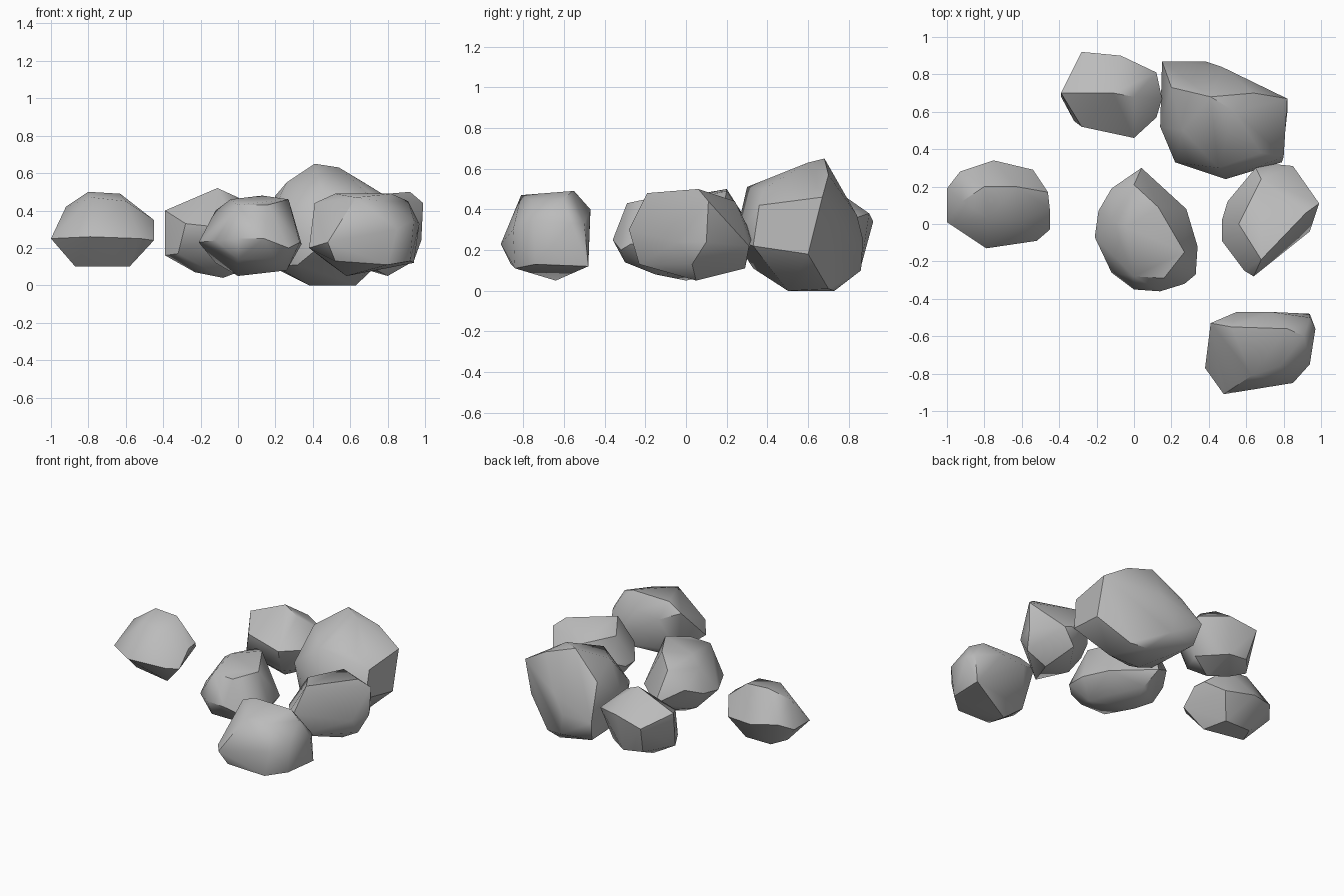
import bpy
import bmesh
import math
from mathutils import Vector

# Remove the default cube only
default_cube = bpy.data.objects.get("Cube")
if default_cube is not None:
    bpy.data.objects.remove(default_cube, do_unlink=True)

# One plain grey stone material
stone_grey = bpy.data.materials.new("stone_grey")
stone_grey.use_nodes = True
grey = (0.5, 0.5, 0.5, 1)
stone_grey.diffuse_color = grey
stone_shader = stone_grey.node_tree.nodes["Principled BSDF"]
stone_shader.inputs["Base Color"].default_value = grey
stone_shader.inputs["Roughness"].default_value = 0.9

CENTIMETRE = 0.01


def chipped_stone(name, waist, crown, base):
    """Wrap a convex skin around the waist outline, crown and base corners."""
    mesh = bpy.data.meshes.new(name)
    bm = bmesh.new()
    for corner in waist + crown + base:
        bm.verts.new(Vector(corner) * CENTIMETRE)
    hull = bmesh.ops.convex_hull(bm, input=bm.verts, use_existing_faces=False)
    # Discard corners swallowed by the skin
    spare = {item for item in hull["geom_interior"] + hull["geom_unused"]
             if isinstance(item, bmesh.types.BMVert)}
    bmesh.ops.delete(bm, geom=list(spare), context="VERTS")
    # Merge nearly coplanar triangles into broad chipped facets
    bmesh.ops.dissolve_limit(bm, angle_limit=math.radians(4),
                             verts=bm.verts, edges=bm.edges)
    bmesh.ops.recalc_face_normals(bm, faces=bm.faces)
    bm.to_mesh(mesh)
    bm.free()
    mesh.materials.append(stone_grey)

    stone = bpy.data.objects.new(name, mesh)
    bpy.context.collection.objects.link(stone)
    bpy.ops.object.select_all(action="DESELECT")
    stone.select_set(True)
    bpy.context.view_layer.objects.active = stone
    # Soft worn surfaces with crisp breaks
    bpy.ops.object.shade_smooth_by_angle(angle=math.radians(40))
    return stone


# Rounded stone lying apart on the right
chipped_stone(
    "right_stone",
    waist=[(-100, 19, 25), (-93, 28, 30), (-75, 34, 28), (-54, 29, 26),
           (-46, 17, 35), (-45, -3, 24), (-52, -9, 25), (-79, -13, 26),
           (-100, 1, 25), (-45, 8, 35)],
    crown=[(-92, 12, 42), (-80, 20, 50), (-63, 20, 49), (-78, 3, 47),
           (-60, 2, 45)],
    base=[(-87, 8, 10), (-58, 2, 10), (-62, 20, 10), (-82, 20, 10)],
)

# Small peaked stone at the back
chipped_stone(
    "back_stone",
    waist=[(-39, 70, 40), (-28, 92, 34), (-7, 90, 38), (12, 81, 35),
           (15, 67, 30), (12, 57, 30), (0, 46, 30), (-28, 52, 33)],
    crown=[(-11, 70, 52), (0, 68, 47)],
    base=[(-39, 68, 16), (-32, 55, 17), (-23, 70, 7), (-8, 65, 4),
          (8, 72, 10), (-10, 86, 12), (-25, 85, 14), (-2, 52, 13)],
)

# Largest stone, resting on the ground
chipped_stone(
    "large_stone",
    waist=[(15, 87, 25), (38, 87, 25), (47, 84, 37), (82, 67, 46),
           (80, 36, 42), (79, 33, 22), (82, 60, 18), (49, 24, 25),
           (22, 33, 33), (14, 52, 30)],
    crown=[(41, 68, 65), (54, 60, 63), (64, 70, 57), (20, 73, 48),
           (45, 30, 51), (26, 50, 55), (68, 38, 50)],
    base=[(38, 50, 0), (63, 50, 0), (50, 73, 0), (62, 70, 1),
          (20, 42, 10), (18, 82, 10), (40, 86, 10), (32, 33, 11)],
)

# Ridged stone in the middle of the group
chipped_stone(
    "middle_stone",
    waist=[(-21, -7, 23), (-19, 7, 25), (-12, 19, 30), (4, 30, 20),
           (28, 8, 20), (34, -12, 22), (33, -27, 23), (27, -32, 20),
           (14, -36, 25), (0, -35, 25), (-12, -26, 24)],
    crown=[(0, 21, 42), (13, 9, 48), (27, -15, 46), (-4, -2, 46),
           (0, -28, 43), (16, -29, 43), (-12, 2, 40)],
    base=[(0, 0, 5), (26, -15, 8), (0, -30, 14), (20, -30, 14),
          (-12, 5, 12), (8, 20, 10)],
)

# Wedge stone on the left with one steep broken face
chipped_stone(
    "left_stone",
    waist=[(47, 2, 25), (50, 12, 30), (65, 30, 32), (75, 32, 25),
           (85, 31, 22), (99, 11, 44), (98, 10, 24), (94, -4, 24),
           (64, -28, 30), (59, -25, 30), (47, -9, 25)],
    crown=[(92, 6, 50), (68, -19, 48), (68, 24, 44), (56, 0, 44)],
    base=[(65, -23, 13), (94, 3, 13), (80, 5, 5), (76, 29, 11),
          (56, 0, 12)],
)

# Front stone with a sliced side and flat back
chipped_stone(
    "front_stone",
    waist=[(38, -77, 20), (41, -53, 44), (55, -47, 38), (73, -47, 40),
           (94, -50, 33), (97, -56, 33), (94, -75, 35), (85, -85, 30),
           (48, -91, 23)],
    crown=[(52, -55, 49), (63, -81, 47), (82, -56, 49), (91, -60, 45),
           (78, -76, 45)],
    base=[(94, -48, 12), (58, -64, 5), (80, -84, 11), (47, -58, 13),
          (92, -74, 13), (52, -86, 13)],
)
